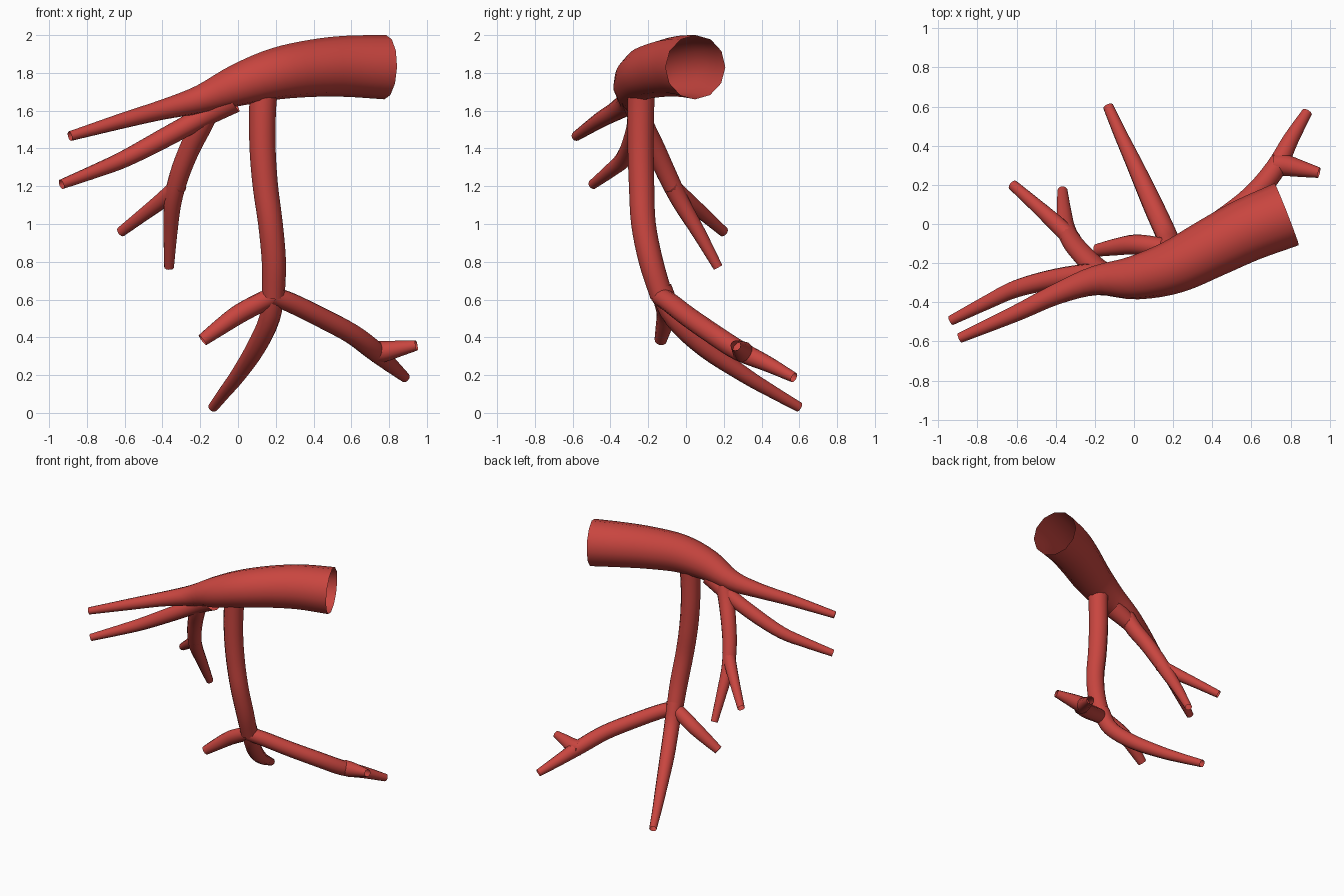
import bpy, bmesh, math
from mathutils import Vector

SIDES = 12
red = bpy.data.materials.new("vessel red")
red.diffuse_color = (0.58, 0.06, 0.05, 1)


def smooth_path(pts, steps=4):
    """Catmull-Rom through (x, y, z, radius) points."""
    p = [Vector(q) for q in pts]
    p = [2 * p[0] - p[1]] + p + [2 * p[-1] - p[-2]]
    out = []
    for i in range(1, len(p) - 2):
        a, b, c, d = p[i - 1:i + 3]
        for s in range(steps):
            t = s / steps
            out.append(0.5 * (2 * b + (c - a) * t + (2 * a - 5 * b + 4 * c - d) * t * t
                              + (3 * b - a - 3 * c + d) * t ** 3))
    return out + [p[-2]]


def tube(name, pts):
    """Open tapered tube swept along a smooth path."""
    path = smooth_path(pts)
    cen = [q.to_3d() for q in path]
    bm = bmesh.new()
    rings, side, old = [], None, None
    for i, c in enumerate(cen):
        t = (cen[min(i + 1, len(cen) - 1)] - cen[max(i - 1, 0)]).normalized()
        if side is None:
            ref = Vector((0, 0, 1)) if abs(t.z) < 0.8 else Vector((0, 1, 0))
            side = t.cross(ref).normalized()
        else:
            side = old.rotation_difference(t) @ side
        old = t
        up = t.cross(side)
        ring = []
        for k in range(SIDES):
            a = 2 * math.pi * k / SIDES
            ring.append(bm.verts.new(c + path[i][3] * (side * math.cos(a) + up * math.sin(a))))
        rings.append(ring)
    for r0, r1 in zip(rings, rings[1:]):
        for k in range(SIDES):
            n = (k + 1) % SIDES
            bm.faces.new((r0[k], r0[n], r1[n], r1[k])).smooth = True
    me = bpy.data.meshes.new(name)
    bm.to_mesh(me)
    bm.free()
    me.materials.append(red)
    ob = bpy.data.objects.new(name, me)
    bpy.context.collection.objects.link(ob)


# Main vessel, running into the upper left branch
tube("main_vessel", [(0.78, 0.05, 1.83, 0.17), (0.58, -0.03, 1.835, 0.162), (0.4, -0.12, 1.825, 0.152),
                     (0.2, -0.22, 1.795, 0.137), (0, -0.275, 1.735, 0.112), (-0.2, -0.29, 1.66, 0.075),
                     (-0.4, -0.36, 1.605, 0.053), (-0.6, -0.455, 1.55, 0.042), (-0.89, -0.582, 1.465, 0.026)])
# Lower left branch
tube("left_branch", [(-0.03, -0.27, 1.66, 0.075), (-0.2, -0.255, 1.56, 0.056), (-0.4, -0.28, 1.45, 0.052),
                     (-0.6, -0.33, 1.345, 0.045), (-0.75, -0.4, 1.282, 0.037), (-0.935, -0.493, 1.21, 0.026)])
# Rear hanging branch and its fork
tube("hanging_branch", [(-0.15, -0.26, 1.62, 0.06), (-0.195, -0.225, 1.52, 0.058), (-0.255, -0.165, 1.4, 0.055),
                        (-0.31, -0.1, 1.26, 0.052), (-0.345, -0.03, 1.12, 0.047),
                        (-0.358, 0.07, 0.95, 0.037), (-0.365, 0.17, 0.77, 0.026)])
tube("hanging_fork", [(-0.31, -0.085, 1.21, 0.045), (-0.39, -0.005, 1.135, 0.043),
                      (-0.5, 0.095, 1.05, 0.035), (-0.62, 0.2, 0.958, 0.027)])
# Long descending trunk
tube("trunk", [(0.14, -0.235, 1.75, 0.075), (0.13, -0.24, 1.6, 0.071), (0.13, -0.24, 1.4, 0.069),
               (0.145, -0.235, 1.2, 0.067), (0.172, -0.225, 1.0, 0.065), (0.19, -0.185, 0.8, 0.064),
               (0.188, -0.13, 0.62, 0.06)])
# Three lower branches
tube("lower_left_branch", [(0.19, -0.13, 0.62, 0.05), (0.1, -0.115, 0.575, 0.052),
                           (0, -0.105, 0.52, 0.051), (-0.1, -0.118, 0.45, 0.043), (-0.188, -0.134, 0.385, 0.033)])
tube("lower_rear_branch", [(0.19, -0.135, 0.66, 0.06), (0.167, -0.06, 0.5, 0.055), (0.095, 0.1, 0.345, 0.052),
                           (0, 0.31, 0.2, 0.042), (-0.07, 0.46, 0.11, 0.034), (-0.132, 0.6, 0.03, 0.027)])
tube("lower_right_branch", [(0.18, -0.14, 0.62, 0.05), (0.28, -0.085, 0.583, 0.053), (0.43, 0.01, 0.51, 0.054),
                            (0.6, 0.14, 0.42, 0.055), (0.72, 0.28, 0.33, 0.054),
                            (0.8, 0.43, 0.26, 0.042), (0.885, 0.572, 0.187, 0.027)])
tube("lower_right_fork", [(0.71, 0.3, 0.325, 0.055), (0.77, 0.3, 0.325, 0.055),
                          (0.85, 0.283, 0.34, 0.043), (0.945, 0.262, 0.357, 0.027)])
